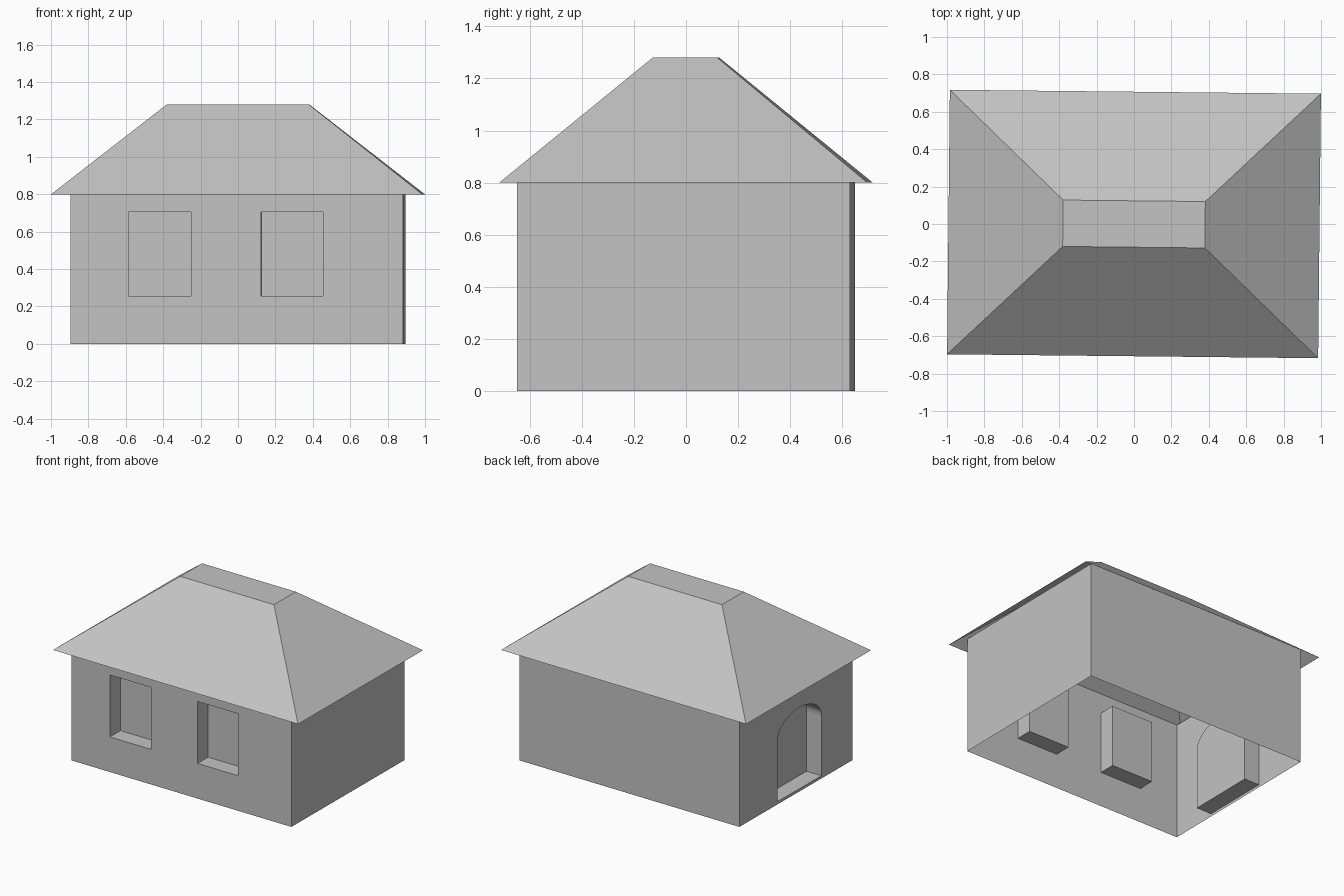
import bpy, bmesh, math

if "Cube" in bpy.data.objects:
    bpy.data.objects.remove(bpy.data.objects["Cube"], do_unlink=True)

TURN = -0.0105          # the house stands slightly turned
EAVE_Z, RIDGE_Z = 0.80, 1.28
WALL_X, WALL_Y, WALL_TOP = 0.89, 0.64, 0.85
DEPTH = 0.12            # depth of window and door niches

plaster = bpy.data.materials.new("plain_grey")
plaster.use_nodes = True
GREY = (0.55, 0.55, 0.55, 1)
plaster.diffuse_color = GREY
plaster.node_tree.nodes["Principled BSDF"].inputs["Base Color"].default_value = GREY


def make_object(name, bm):
    mesh = bpy.data.meshes.new(name)
    bmesh.ops.recalc_face_normals(bm, faces=bm.faces)
    bm.to_mesh(mesh)
    bm.free()
    mesh.materials.append(plaster)
    obj = bpy.data.objects.new(name, mesh)
    bpy.context.collection.objects.link(obj)
    return obj


def frustum(bottom, top, z0, z1):
    """Rectangular block whose top may be smaller than its bottom."""
    bm = bmesh.new()
    bmesh.ops.create_cube(bm, size=2)
    for v in bm.verts:
        half, z = (top, z1) if v.co.z > 0 else (bottom, z0)
        v.co = (v.co.x * half[0], v.co.y * half[1], z)
    return bm


def prism(points, offset):
    """Closed solid made by pushing an outline along an offset."""
    bm = bmesh.new()
    face = bm.faces.new([bm.verts.new(p) for p in points])
    ext = bmesh.ops.extrude_face_region(bm, geom=[face], use_keep_orig=True)
    moved = [g for g in ext["geom"] if isinstance(g, bmesh.types.BMVert)]
    bmesh.ops.translate(bm, verts=moved, vec=offset)
    return bm


def remove_level_faces(bm, heights):
    flat = [f for f in bm.faces
            if any(all(abs(v.co.z - h) < 1e-4 for v in f.verts) for h in heights)]
    bmesh.ops.delete(bm, geom=flat, context="FACES")


# Niche outlines: two front windows and an arched side door
cutters = []
MARGIN = 0.1
for name, x0, x1 in (("window_right", -0.58, -0.245), ("window_left", 0.13, 0.46)):
    y = -WALL_Y - MARGIN
    outline = [(x0, y, 0.255), (x1, y, 0.255), (x1, y, 0.705), (x0, y, 0.705)]
    cutters.append(make_object(name + "_cutter", prism(outline, (0, DEPTH + MARGIN, 0))))

x = -WALL_X - MARGIN
door_mid, door_half, sill, spring, rise, steps = -0.04, 0.248, 0.02, 0.46, 0.15, 20
outline = [(x, door_mid - door_half, sill), (x, door_mid + door_half, sill)]
for i in range(steps + 1):
    a = math.pi * i / steps
    outline.append((x, door_mid + door_half * math.cos(a), spring + rise * math.sin(a)))
cutters.append(make_object("door_cutter", prism(outline, (DEPTH + MARGIN, 0, 0))))

# Walls: a block with the niches cut in, then opened at top and bottom
walls = make_object("walls", frustum((WALL_X, WALL_Y), (WALL_X, WALL_Y), 0, WALL_TOP))
for cutter in cutters:
    cutter.hide_render = True
    mod = walls.modifiers.new(cutter.name, "BOOLEAN")
    mod.operation = "DIFFERENCE"
    mod.solver = "EXACT"
    mod.object = cutter

bpy.context.view_layer.update()
evaluated = walls.evaluated_get(bpy.context.evaluated_depsgraph_get())
bm = bmesh.new()
bm.from_mesh(evaluated.to_mesh())
evaluated.to_mesh_clear()
remove_level_faces(bm, (0, WALL_TOP))
walls.modifiers.clear()
bm.to_mesh(walls.data)
bm.free()
for cutter in cutters:
    bpy.data.objects.remove(cutter, do_unlink=True)

# Roof: hipped shell with a flat top and open underside
bm = frustum((0.992, 0.707), (0.38, 0.124), EAVE_Z, RIDGE_Z)
bmesh.ops.recalc_face_normals(bm, faces=bm.faces)
remove_level_faces(bm, (EAVE_Z,))
roof = make_object("roof", bm)

for obj in (walls, roof):
    obj.rotation_euler.z = TURN
